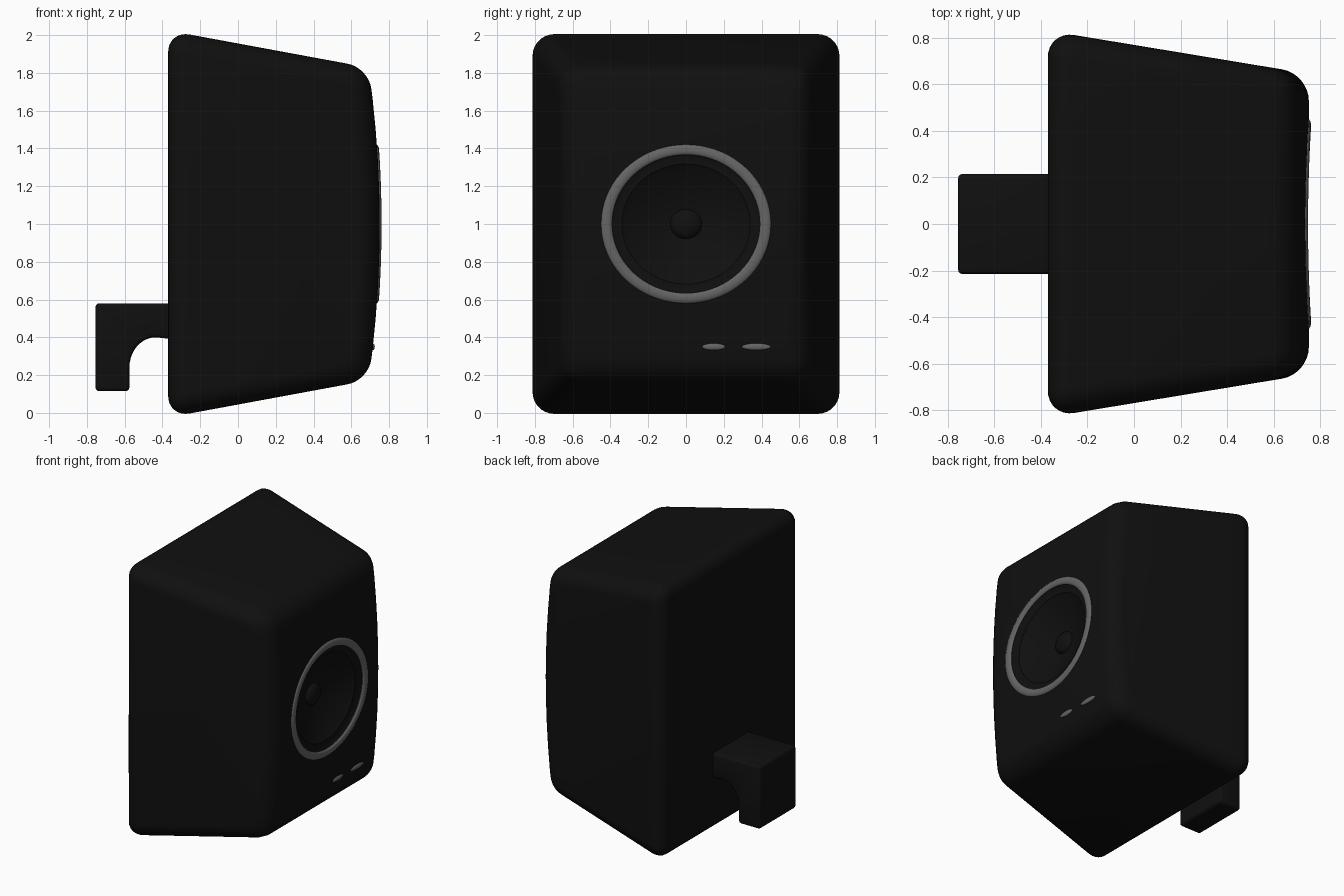
import bpy, bmesh, math

if "Cube" in bpy.data.objects:
    bpy.data.objects.remove(bpy.data.objects["Cube"])

TAU = 2 * math.pi


def material(name, v):
    m = bpy.data.materials.new(name)
    m.diffuse_color = (v, v, v, 1)
    m.use_nodes = True
    m.node_tree.nodes["Principled BSDF"].inputs["Base Color"].default_value = m.diffuse_color
    return m


BLACK = material("matte_black", 0.005)
GREY = material("trim_grey", 0.13)


def make(name, verts, faces, mat):
    bm = bmesh.new()
    vs = [bm.verts.new(v) for v in verts]
    for f in faces:
        bm.faces.new([vs[i] for i in f])
    bmesh.ops.recalc_face_normals(bm, faces=bm.faces)
    me = bpy.data.meshes.new(name)
    bm.to_mesh(me)
    bm.free()
    me.materials.append(mat)
    ob = bpy.data.objects.new(name, me)
    bpy.context.collection.objects.link(ob)
    return ob


def finish(ob, angle=35):
    bpy.ops.object.select_all(action='DESELECT')
    ob.select_set(True)
    bpy.context.view_layer.objects.active = ob
    bpy.ops.object.convert(target='MESH')
    bpy.ops.object.shade_smooth_by_angle(angle=math.radians(angle))


def prism(name, profile, half_y, mat):
    """Extrude an x-z profile along y; half width is a function of x."""
    n = len(profile)
    verts = [(x, s * half_y(x), z) for s in (-1, 1) for x, z in profile]
    faces = [list(range(n)), list(range(n, 2 * n))]
    faces += [(i, (i + 1) % n, n + (i + 1) % n, n + i) for i in range(n)]
    return make(name, verts, faces, mat)


def bevel(ob, width, segments, angle=40):
    b = ob.modifiers.new("bevel", 'BEVEL')
    b.width, b.segments = width, segments
    b.limit_method, b.angle_limit = 'ANGLE', math.radians(angle)


def front_x(z):
    return 0.75 - 0.085 * (z - 1) ** 2


SQUASH = 0.935  # driver opening is slightly wider than tall


def lathe(name, profile, mat, closed=False, n=72):
    """Revolve (radius, offset) around x, following the bulged front panel."""
    verts, k = [], len(profile)
    for i in range(n):
        a = TAU * i / n
        for r, d in profile:
            z = 1 + SQUASH * r * math.sin(a)
            verts.append((front_x(z) + d, r * math.cos(a), z))
    faces = []
    for i in range(n):
        j = (i + 1) % n
        for p in range(k if closed else k - 1):
            q = (p + 1) % k
            faces.append((i * k + p, i * k + q, j * k + q, j * k + p))
    if not closed:
        faces += [[i * k + e for i in range(n)] for e in (0, k - 1)]
    return make(name, verts, faces, mat)


# Tapered cabinet with a bulged front panel
def half_z(x):
    return 1.0 - 0.185 * (x + 0.24)


zs = [0.172 + 1.656 * i / 10 for i in range(11)]
outline = [(-0.37, 1 + half_z(-0.37)), (-0.37, 1 - half_z(-0.37))]
outline += [(front_x(z), z) for z in zs]
cabinet = prism("cabinet", outline, lambda x: 0.808 - 0.165 * (x + 0.24), BLACK)
bevel(cabinet, 0.115, 8)

# Speaker cone recess carved from the front
cutter = lathe("cone_cutter", [(0.41, 0.1), (0.41, -0.015), (0.385, -0.03),
                               (0.34, -0.03), (0.32, -0.045), (0.08, -0.14)], BLACK)
cutter.hide_render = True
cut = cabinet.modifiers.new("recess", 'BOOLEAN')
cut.operation, cut.object, cut.solver = 'DIFFERENCE', cutter, 'EXACT'
finish(cabinet)
bpy.data.objects.remove(cutter)

# Domed cap at the middle of the cone
cap = [(0.085 * math.cos(t), -0.142 + 0.04 * math.sin(t))
       for t in [i * math.pi / 2 / 6 for i in range(6)]] + [(0.005, -0.102)]
finish(lathe("dust_cap", cap, BLACK, n=32))

# Grey trim ring around the speaker
ring = [(0.421 + 0.03 * math.cos(TAU * i / 16), -0.004 + 0.014 * math.sin(TAU * i / 16))
        for i in range(16)]
finish(lathe("trim_ring", ring, GREY, closed=True))

# Two oval buttons below the speaker
for i, (y, half) in enumerate([(0.147, 0.061), (0.372, 0.076)]):
    bpy.ops.mesh.primitive_uv_sphere_add(segments=32, ring_count=16, radius=1,
                                         location=(front_x(0.35), y, 0.35))
    ob = bpy.context.object
    ob.name = f"button_{i + 1}"
    ob.scale = (0.01, half, 0.018)
    ob.data.materials.append(GREY)
    finish(ob)

# Hooked wall bracket on the back, with an arched inner corner
arch = [(-0.435 - 0.14 * math.sin(t), 0.24 + 0.16 * math.cos(t))
        for t in [i * math.pi / 2 / 10 for i in range(11)]]
hook = [(-0.34, 0.58), (-0.755, 0.58), (-0.755, 0.115), (-0.575, 0.115)]
hook += arch[::-1] + [(-0.34, 0.39)]
bracket = prism("wall_bracket", hook, lambda x: 0.215, BLACK)
bevel(bracket, 0.02, 3)
finish(bracket)
